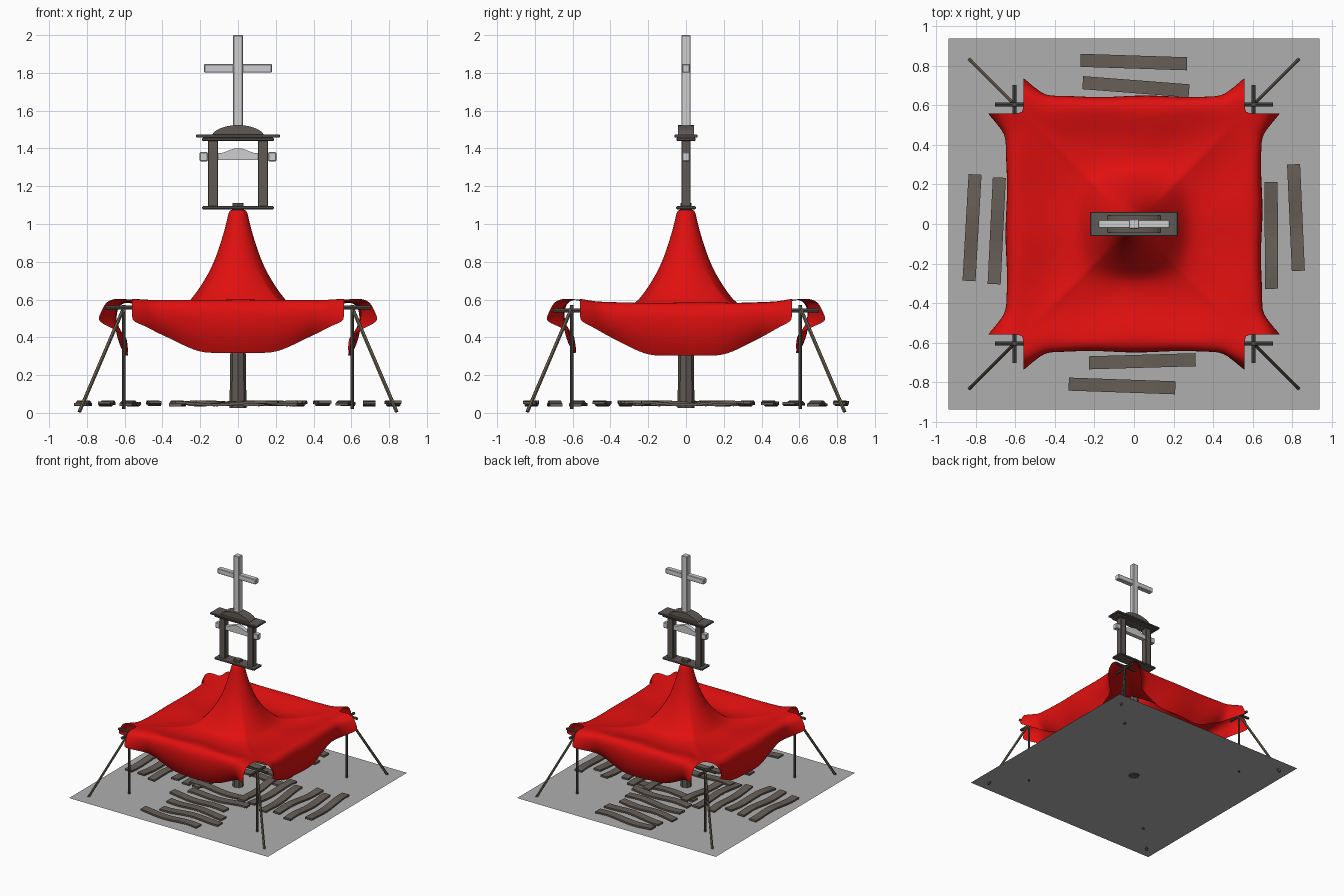
import bpy, bmesh, math, random
from mathutils import Vector, Matrix

if "Cube" in bpy.data.objects:
    bpy.data.objects.remove(bpy.data.objects["Cube"])

random.seed(4)


def mat(name, r, g, b):
    m = bpy.data.materials.new(name)
    m.diffuse_color = (r, g, b, 1)
    m.use_nodes = True
    m.node_tree.nodes["Principled BSDF"].inputs["Base Color"].default_value = m.diffuse_color
    return m


RED = mat("red_cloth", 0.75, 0.005, 0.005)
STONE = mat("ground_grey", 0.43, 0.43, 0.43)
PALE = mat("pale_grey", 0.62, 0.62, 0.62)
PLANK = mat("plank_brown", 0.135, 0.113, 0.096)
FRAME = mat("dark_timber", 0.115, 0.1, 0.088)
POLE = mat("pole_grey_brown", 0.085, 0.08, 0.072)
STRUT = mat("strut_brown", 0.14, 0.115, 0.075)


def finish(name, bm, material, smooth=False):
    bmesh.ops.recalc_face_normals(bm, faces=bm.faces)
    me = bpy.data.meshes.new(name)
    bm.to_mesh(me)
    bm.free()
    me.materials.append(material)
    ob = bpy.data.objects.new(name, me)
    bpy.context.collection.objects.link(ob)
    if smooth:
        me.shade_smooth()
    return ob


def box(name, x, y, z, material, bevel=0.004):
    """Box from (min, max) pairs."""
    bm = bmesh.new()
    bmesh.ops.create_cube(bm, size=1)
    for v in bm.verts:
        v.co = [(a + b) / 2 + c * (b - a) for (a, b), c in zip((x, y, z), v.co)]
    if bevel:
        bmesh.ops.bevel(bm, geom=bm.edges[:], offset=bevel, segments=1, affect='EDGES')
    return finish(name, bm, material)


def rod(name, a, b, r1, r2, sides, material):
    a, b = Vector(a), Vector(b)
    d = b - a
    bm = bmesh.new()
    m = Matrix.Translation((a + b) / 2) @ d.to_track_quat('Z', 'Y').to_matrix().to_4x4()
    bmesh.ops.create_cone(bm, cap_ends=True, segments=sides, radius1=r1, radius2=r2,
                          depth=d.length, matrix=m)
    return finish(name, bm, material)


def extrude_profile(name, pts, y, material):
    """Outline in x,z given depth -y..y."""
    bm = bmesh.new()
    f = bm.faces.new([bm.verts.new((px, -y, pz)) for px, pz in pts])
    ext = bmesh.ops.extrude_face_region(bm, geom=[f])["geom"]
    bmesh.ops.translate(bm, vec=(0, 2 * y, 0),
                        verts=[v for v in ext if isinstance(v, bmesh.types.BMVert)])
    return finish(name, bm, material)


def smoothstep(a, b, v):
    v = min(1, max(0, (v - a) / (b - a)))
    return v * v * (3 - 2 * v)


# Ground sheet
bm = bmesh.new()
bmesh.ops.create_grid(bm, x_segments=1, y_segments=1, size=0.94,
                      matrix=Matrix.Translation((0, 0, 0.03)))
finish("ground_sheet", bm, STONE)

# Canopy: one quarter swept from peak to hanging flap, turned four times
TOP = [(0.02, 1.075), (0.045, 1.075), (0.052, 1.05), (0.065, 0.99), (0.088, 0.91),
       (0.118, 0.82), (0.155, 0.74), (0.2, 0.665), (0.25, 0.597), (0.29, 0.565),
       (0.35, 0.555), (0.42, 0.558), (0.5, 0.58), (0.56, 0.597)]
FLAP = [(0.595, 0.6), (0.625, 0.588), (0.642, 0.56), (0.648, 0.52), (0.645, 0.47),
        (0.635, 0.42), (0.618, 0.37), (0.59, 0.318)]
N = 28
bm = bmesh.new()
for side in range(4):
    turn = Matrix.Rotation(side * math.pi / 2, 3, 'Z')
    phase = random.uniform(0, 6)
    rows = []
    for i, (r, z) in enumerate(TOP + FLAP):
        s = max(0, i - len(TOP) + 1) / len(FLAP)
        row = []
        for k in range(N + 1):
            t = -1 + 2 * k / N
            e = abs(t)
            lower = -0.015 * (side % 2) * (1 - e ** 6) * smoothstep(0.35, 0.6, r)
            ripple = math.sin(t * 7 + phase) * (1 - e ** 4)
            if s == 0:
                # round cone blending into the square rim
                w = smoothstep(0.08, 0.45, r)
                a = t * math.pi / 4
                x = r * ((1 - w) * math.sin(a) + w * t)
                y = -r * ((1 - w) * math.cos(a) + w)
                h = z + 0.02 * e ** 6 * smoothstep(0.25, 0.4, r) * (1 - smoothstep(0.45, 0.56, r))
                h += 0.004 * ripple * smoothstep(0.25, 0.5, r)
            else:
                # flap is shorter at its ends, which flare out as ears
                drop = 1 - 0.42 * smoothstep(0.3, 1, e)
                flare = smoothstep(0.82, 1, e)
                x = t * (0.56 - 0.06 * s * (1 - flare))
                y = -(r + (0.648 - r) * 0.7 * flare * (s > 0.5)
                      + 0.11 * flare * s + 0.008 * s * ripple)
                h = 0.597 - (0.597 - z) * drop + 0.05 * flare * s
            row.append(bm.verts.new(turn @ Vector((x, y, h + lower))))
        rows.append(row)
    for p, q in zip(rows, rows[1:]):
        for k in range(N):
            bm.faces.new((p[k], p[k + 1], q[k + 1], q[k]))
bmesh.ops.remove_doubles(bm, verts=bm.verts, dist=0.0008)
canopy = finish("canopy", bm, RED, smooth=True)
canopy.modifiers.new("soft_folds", 'SUBSURF').levels = 1
canopy.modifiers["soft_folds"].render_levels = 1

# Centre mast
rod("centre_mast", (0, 0, 0.025), (0, 0, 1.11), 0.045, 0.03, 8, FRAME)

# Corner posts, crossed rails and slanted struts
for sx in (-1, 1):
    for sy in (-1, 1):
        rod("corner_post", (sx * .605, sy * .605, .02), (sx * .605, sy * .605, .57), .01, .01, 8, POLE)
        rod("rail_x", (sx * .5, sy * .605, .558), (sx * .705, sy * .605, .558), .011, .011, 8, POLE)
        rod("rail_y", (sx * .605, sy * .5, .542), (sx * .605, sy * .705, .542), .011, .011, 8, POLE)
        rod("corner_strut", (sx * .84, sy * .84, .006), (sx * .605, sy * .605, .555), .01, .01, 6, STRUT)

# Warped floor planks, rows on all four sides
for side in range(4):
    for row in range(6):
        dist = 0.82 - 0.125 * row
        shift = random.uniform(-0.07, 0.07)
        tilt = math.radians(random.uniform(-6, 4))
        phase = random.uniform(0, 6)
        m = (Matrix.Rotation(side * math.pi / 2, 4, 'Z')
             @ Matrix.Translation((shift, -dist, 0.05)) @ Matrix.Rotation(tilt, 4, 'Z'))
        bm = bmesh.new()
        rings = []
        for k in range(11):
            x = -0.27 + 0.054 * k
            z = 0.008 * math.sin(x * 13 + phase)
            rings.append([bm.verts.new(m @ Vector((x, y, z + h))) for y, h in
                          ((-.033, -.007), (.033, -.007), (.033, .007), (-.033, .007))])
        for p, q in zip(rings, rings[1:]):
            for j in range(4):
                bm.faces.new((p[j], p[j - 1], q[j - 1], q[j]))
        bm.faces.new(rings[0])
        bm.faces.new(rings[-1])
        finish("floor_plank", bm, PLANK)

# Open belfry frame
box("belfry_base", (-.19, .19), (-.052, .052), (1.078, 1.094), FRAME)
box("base_block", (-.03, .03), (-.025, .025), (1.09, 1.112), FRAME)
for s in (-1, 1):
    box("belfry_post", sorted((s * .105, s * .16)), (-.025, .025), (1.09, 1.445), FRAME)
box("belfry_lintel", (-.19, .19), (-.05, .05), (1.44, 1.457), FRAME)
box("belfry_cornice", (-.222, .222), (-.062, .062), (1.457, 1.474), FRAME)
arch = [(-.135 * math.cos(math.pi * k / 12), 1.474 + .05 * math.sin(math.pi * k / 12) ** 1.3)
        for k in range(13)]
extrude_profile("belfry_arch", arch, .043, FRAME)

# Pale headstock with raised centre and end caps
hump = [(-.17, 1.338), (.17, 1.338), (.17, 1.375)]
hump += [(x / 100, 1.375 + .027 * math.cos(x / 10 * math.pi / 2) ** 2) for x in range(10, -11, -2)]
hump += [(-.17, 1.375)]
extrude_profile("headstock", hump, .018, PALE)
for s in (-1, 1):
    box("headstock_end", sorted((s * .16, s * .203)), (-.02, .02), (1.332, 1.38), PALE)

# Cross
box("cross_upright", (-.026, .026), (-.025, .025), (1.515, 2.0), PALE)
box("cross_beam", (-.18, .18), (-.021, .021), (1.802, 1.846), PALE)
